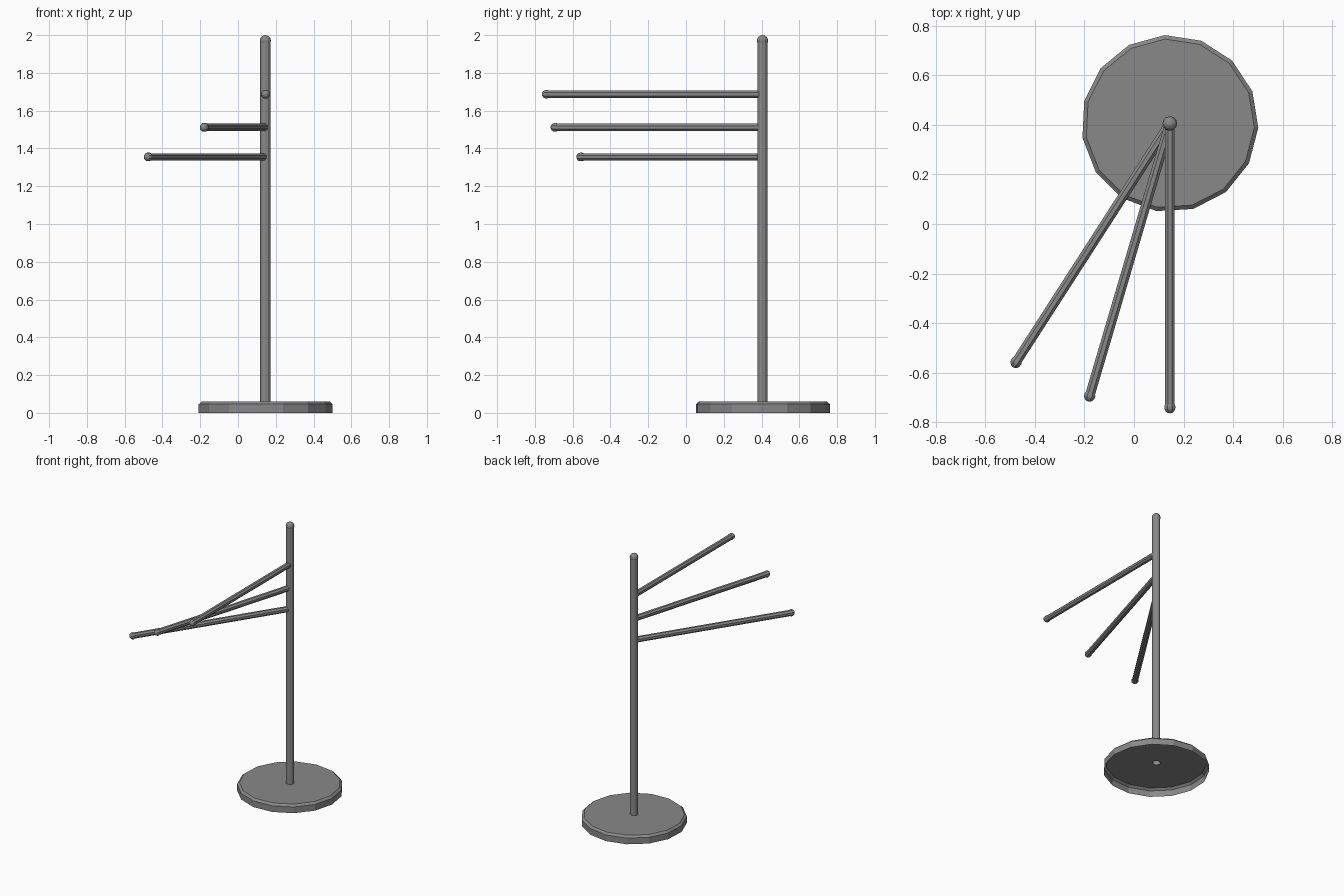
import bpy, bmesh, math
from mathutils import Vector, Matrix

if "Cube" in bpy.data.objects:
    bpy.data.objects.remove(bpy.data.objects["Cube"])

metal = bpy.data.materials.new("grey metal")
metal.diffuse_color = (0.25, 0.25, 0.25, 1)
metal.use_nodes = True
metal.node_tree.nodes["Principled BSDF"].inputs["Base Color"].default_value = metal.diffuse_color

AXIS = Vector((0.1445, 0.405, 0))   # pole position


def lathe(name, profile, sides, matrix, phase=0.0):
    """Revolve (radius, height) points around local z; radius 0 makes a tip."""
    bm = bmesh.new()
    rings = []
    for r, z in profile:
        if r == 0:
            rings.append([bm.verts.new((0, 0, z))] * sides)
        else:
            rings.append([bm.verts.new((r * math.cos(phase + i * math.tau / sides),
                                        r * math.sin(phase + i * math.tau / sides), z))
                          for i in range(sides)])
    for a, b in zip(rings, rings[1:]):
        for i in range(sides):
            j = (i + 1) % sides
            bm.faces.new(list(dict.fromkeys((a[i], a[j], b[j], b[i]))))
    mesh = bpy.data.meshes.new(name)
    bm.to_mesh(mesh)
    bm.free()
    mesh.materials.append(metal)
    obj = bpy.data.objects.new(name, mesh)
    obj.matrix_world = matrix
    bpy.context.collection.objects.link(obj)
    return obj


def rod_profile(radius, ball, start, length):
    """Straight open rod with a ball centred at the given length."""
    rim = math.asin(radius / ball)
    arc = [(math.pi - rim) * (1 - k / 5) for k in range(6)]
    pts = [(radius, start), (radius, length - ball * math.cos(rim))]
    pts += [(ball * math.sin(a), length + ball * math.cos(a)) for a in arc[1:-1]]
    return pts + [(0, length + ball)]


# Round chamfered foot: a shell, open underneath, with a hole at the pole
lathe("base", [(0.357, 0), (0.357, 0.046), (0.341, 0.06), (0.027, 0.06)],
      15, Matrix.Translation(AXIS), math.radians(-2.7))

# Upright pole with ball finial
lathe("pole", rod_profile(0.0275, 0.0295, 0.06, 1.9705), 12, Matrix.Translation(AXIS))

# Three swinging arms fanned out towards the front left
for label, z, swing in (("upper", 1.687, 0), ("middle", 1.512, 16.4), ("lower", 1.355, 32.8)):
    a = math.radians(swing)
    direction = Vector((-math.sin(a), -math.cos(a), 0))
    turn = direction.to_track_quat('Z', 'Y').to_matrix().to_4x4()
    lathe(label + "_arm", rod_profile(0.021, 0.0245, 0, 1.144), 8,
          Matrix.Translation(AXIS + Vector((0, 0, z))) @ turn, math.pi / 8)
